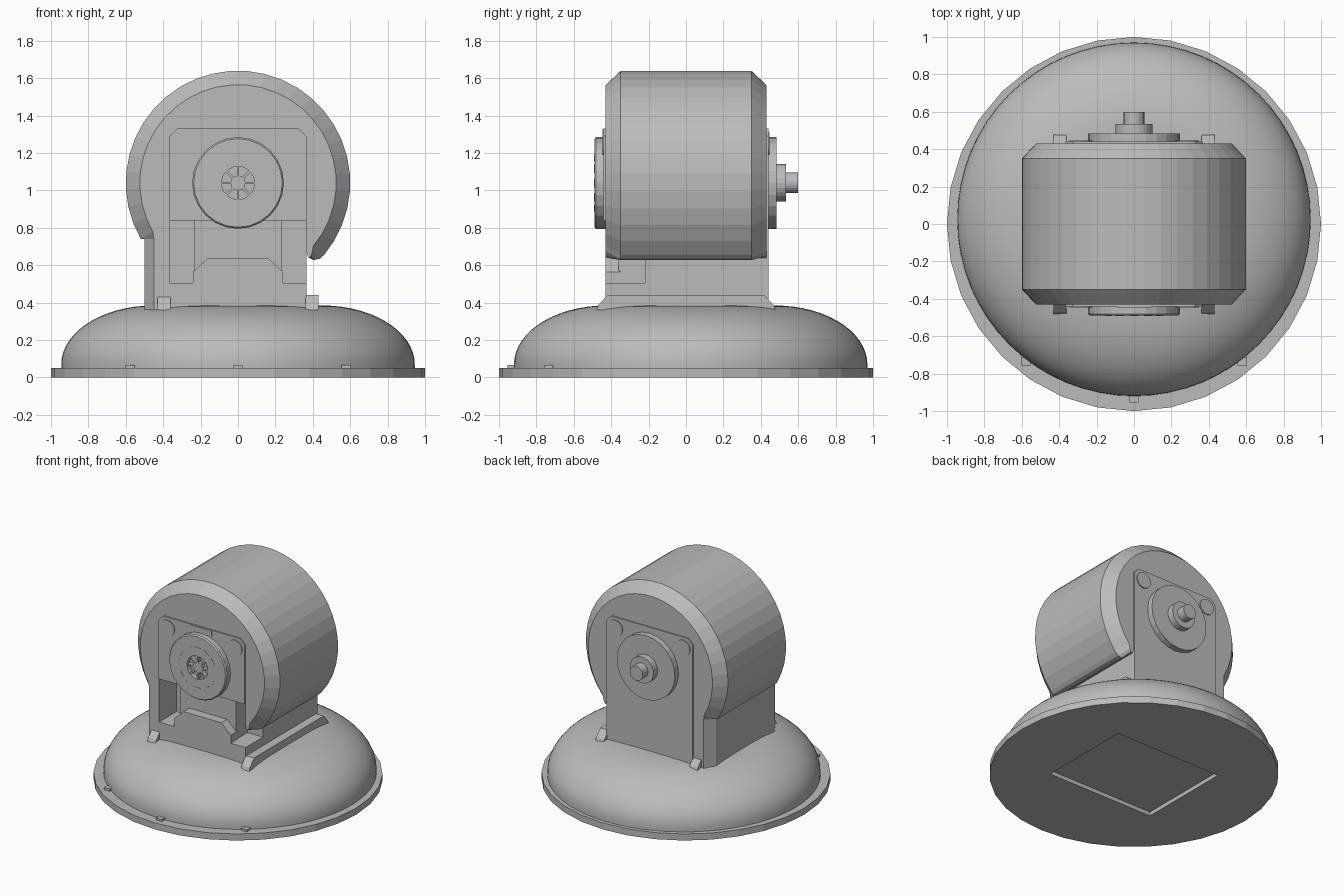
import bpy, bmesh, math
from mathutils import Matrix, Vector

old = bpy.data.objects.get("Cube")
if old:
    bpy.data.objects.remove(old, do_unlink=True)

grey = bpy.data.materials.new("mid_grey")
grey.use_nodes = True
grey.diffuse_color = (0.5, 0.5, 0.5, 1)
grey.node_tree.nodes["Principled BSDF"].inputs["Base Color"].default_value = (0.5, 0.5, 0.5, 1)

AXLE_Z = 1.04


def finish(name, bm):
    bmesh.ops.recalc_face_normals(bm, faces=bm.faces)
    mesh = bpy.data.meshes.new(name)
    bm.to_mesh(mesh)
    bm.free()
    mesh.materials.append(grey)
    obj = bpy.data.objects.new(name, mesh)
    bpy.context.collection.objects.link(obj)
    return obj


def loft(name, loops):
    """Join matching closed loops of points and cap both ends."""
    bm = bmesh.new()
    rings = [[bm.verts.new(p) for p in loop] for loop in loops]
    n = len(rings[0])
    for a, b in zip(rings, rings[1:]):
        for i in range(n):
            j = (i + 1) % n
            bm.faces.new((a[i], a[j], b[j], b[i]))
    bm.faces.new(rings[0])
    bm.faces.new(rings[-1])
    return finish(name, bm)


def prism(name, outline, y0, y1):
    return loft(name, [[(x, y, z) for x, z in outline] for y in (y0, y1)])


def box(name, x0, x1, y0, y1, z0, z1):
    return prism(name, [(x0, z0), (x1, z0), (x1, z1), (x0, z1)], y0, y1)


def lathe(name, profile, sides, centre=(0, 0, 0), along_y=False):
    """Turn (radius, height) points about z, or about y when along_y."""
    turn = Matrix.Rotation(-math.pi / 2, 4, 'X') if along_y else Matrix()
    place = Matrix.Translation(centre) @ turn
    loops = []
    for r, h in profile:
        ring = [2 * math.pi * i / sides for i in range(sides)]
        loops.append([place @ Vector((r * math.cos(a), r * math.sin(a), h)) for a in ring])
    return loft(name, loops)


def cut(target, cutter):
    mod = target.modifiers.new("cut", 'BOOLEAN')
    mod.operation = 'DIFFERENCE'
    mod.solver = 'EXACT'
    mod.object = cutter
    cutter.hide_render = True
    cutter.hide_viewport = True


# Base disc with a shallow rectangular pocket underneath
base = lathe("base_disc", [(1, 0), (1, 0.05)], 32)
cut(base, box("base_pocket_cutter", -0.45, 0.45, -0.365, 0.365, -0.1, 0.03))

# Rounded dome on the base
curve = [math.radians(a) for a in range(0, 91, 6)]
dome = lathe("dome", [(0.945, 0.04)] + [(0.45 + 0.495 * math.cos(a), 0.07 + 0.315 * math.sin(a))
                                        for a in curve] + [(0.2, 0.39)], 64, (0, 0.025, 0))
bpy.ops.object.select_all(action='DESELECT')
dome.select_set(True)
bpy.context.view_layer.objects.active = dome
bpy.ops.object.shade_smooth_by_angle(angle=math.radians(40))

# Small clips on the front rim
for a in (-128, -90, -52):
    x, y = 0.94 * math.cos(math.radians(a)), 0.94 * math.sin(math.radians(a))
    box("rim_clip", x - 0.025, x + 0.025, y - 0.015, y + 0.03, 0.04, 0.066)


# Drum housing: round cover with a skirt on one side and a lip on the other
def drum_outline(t):
    r = 0.6 - 0.075 * t
    pts = []
    for i in range(29):
        a = math.radians(-40 + i * 250 / 28)
        pts.append((r * math.cos(a), AXLE_Z + r * math.sin(a)))
    side = -0.5 + 0.05 * t
    pts += [(side, 0.74), (side, 0.36), (-0.365, 0.36), (-0.365, 0.67), (0.365, 0.67),
            (0.378, 0.64), (0.405 - 0.015 * t, 0.628 + 0.02 * t),
            (0.438 - 0.04 * t, 0.635 + 0.04 * t)]
    return pts


drum = loft("drum_housing", [[(x, y, z) for x, z in drum_outline(t)]
                             for y, t in ((-0.43, 1), (-0.35, 0), (0.35, 0), (0.43, 1))])
cut(drum, box("front_opening_cutter", -0.365, 0.365, -0.6, -0.22, 0.3, 0.84))

# Core and the stepped wall in the front opening
box("core_block", -0.365, 0.365, -0.22, 0.43, 0.34, 0.7)
box("inner_column", -0.235, 0.235, -0.36, -0.2, 0.34, 0.86)
box("front_ledge", -0.365, 0.365, -0.43, -0.2, 0.34, 0.505)
half = [(0.24, 0.45), (0.24, 0.565), (0.16, 0.64)]
prism("front_guard", half + [(-x, z) for x, z in reversed(half)], -0.43, -0.35)


# Front and back plates with clipped upper corners
def plate_outline(bottom):
    side = [(0.365, bottom), (0.365, 1.29), (0.325, 1.33)]
    return side + [(-x, z) for x, z in reversed(side)]


prism("front_plate", plate_outline(0.84), -0.44, -0.4)
prism("back_plate", plate_outline(0.36), 0.4, 0.44)
box("front_latch", -0.09, 0.09, -0.447, -0.43, 1.285, 1.328)

# Bolts and sloping foot rails, mirrored
for s in (-1, 1):
    for y in (-0.435, 0.435):
        lathe("bolt", [(0.06, -0.012), (0.06, 0.012)], 20, (s * 0.285, y, 1.25), True)
    rail = [(-0.48, 0.36), (0.48, 0.36), (0.47, 0.385), (0.42, 0.44), (-0.42, 0.44), (-0.47, 0.385)]
    loft("foot_rail", [[(s * x, y, z) for y, z in rail] for x in (0.36, 0.43)])

# Front hub with a recessed spoked centre
axle = (0, 0, AXLE_Z)
lathe("front_hub", [(0.245, -0.42), (0.245, -0.48), (0.237, -0.49), (0.088, -0.49),
                    (0.088, -0.455)], 24, axle, True)
lathe("front_hub_boss", [(0.04, -0.45), (0.04, -0.485)], 16, axle, True)
for i in range(4):
    spoke = box("hub_spoke", -0.088, 0.088, -0.485, -0.45, -0.006, 0.006)
    spoke.location.z = AXLE_Z
    spoke.rotation_euler.y = i * math.pi / 4

# Dashed ring on the front hub
for i in range(12):
    dash = box("hub_dash", -0.025, 0.025, -0.492, -0.48, 0.15, 0.155)
    dash.location.z = AXLE_Z
    dash.rotation_euler.y = i * math.pi / 6

# Back hub, stepping down to the axle end
lathe("back_hub", [(0.245, 0.42), (0.245, 0.485), (0.1, 0.485), (0.1, 0.535),
                   (0.055, 0.535), (0.055, 0.6)], 24, axle, True)
